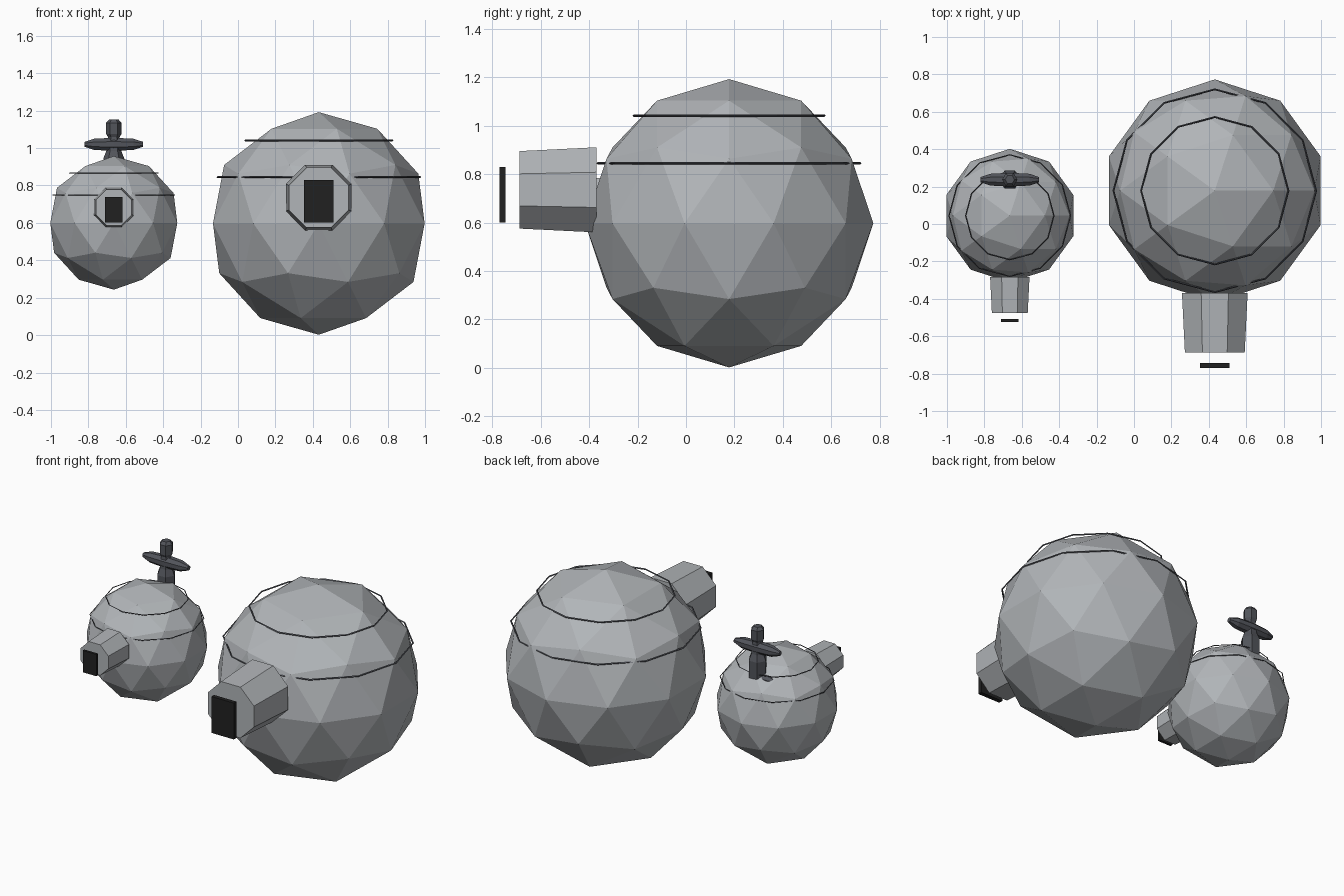
import bpy
import bmesh
from math import cos, sin, pi
from mathutils import Matrix, Vector

if "Cube" in bpy.data.objects:
    bpy.data.objects.remove(bpy.data.objects["Cube"], do_unlink=True)


def material(name, color):
    mat = bpy.data.materials.new(name)
    mat.use_nodes = True
    mat.diffuse_color = (*color, 1)
    mat.node_tree.nodes["Principled BSDF"].inputs["Base Color"].default_value = (*color, 1)
    return mat


GREY = material("light grey", (0.44, 0.46, 0.48))
DARK = material("dark grey", (0.085, 0.09, 0.105))
BLACK = material("black", (0.015, 0.015, 0.015))


def finish(name, bm, mat, location):
    bmesh.ops.recalc_face_normals(bm, faces=bm.faces)
    mesh = bpy.data.meshes.new(name)
    bm.to_mesh(mesh)
    bm.free()
    mesh.materials.append(mat)
    obj = bpy.data.objects.new(name, mesh)
    obj.location = location
    bpy.context.collection.objects.link(obj)
    return obj


def lathe(name, profile, sides, mat, location, axis="Z", phase=0.0):
    """Closed faceted solid from (radius, height) pairs around an axis."""
    bm = bmesh.new()
    rings = []
    for radius, height in profile:
        angles = [phase + 2 * pi * i / sides for i in range(sides)]
        rings.append([bm.verts.new((radius * cos(a), radius * sin(a), height)) for a in angles])
    for low, high in zip(rings, rings[1:]):
        for i in range(sides):
            j = (i + 1) % sides
            bm.faces.new((low[i], low[j], high[j], high[i]))
    bm.faces.new(rings[0])
    bm.faces.new(rings[-1])
    turn = {"Z": Matrix(), "X": Matrix.Rotation(pi / 2, 4, "Y"),
            "-Y": Matrix.Rotation(pi / 2, 4, "X")}[axis]
    bm.transform(turn)
    return finish(name, bm, mat, location)


def box(name, size, mat, location):
    bm = bmesh.new()
    bmesh.ops.create_cube(bm, size=1)
    bmesh.ops.scale(bm, vec=Vector(size), verts=bm.verts)
    return finish(name, bm, mat, location)


def ring(name, radius, tube, location):
    bpy.ops.mesh.primitive_torus_add(major_segments=12, minor_segments=4, major_radius=radius,
                                     minor_radius=tube, location=location)
    obj = bpy.context.object
    obj.name = name
    obj.data.materials.append(DARK)


def ball_unit(label, center, s):
    """Faceted ball with two hoops, a tapered snout and a plate ahead of it."""
    x, y, z = center
    bm = bmesh.new()
    bmesh.ops.create_icosphere(bm, subdivisions=2, radius=0.595 * s)
    finish(label + "_ball", bm, GREY, center)
    ring(label + "_lower_hoop", 0.542 * s, 0.005 * s, (x, y, z + 0.248 * s))
    ring(label + "_upper_hoop", 0.394 * s, 0.005 * s, (x, y, z + 0.444 * s))
    snout_z = z + 0.138 * s
    lathe(label + "_snout", [(0.19 * s, 0), (0.173 * s, 0.318 * s)], 8, GREY,
          (x, y - 0.548 * s, snout_z), "-Y", pi / 8)
    box(label + "_snout_plate", (0.156 * s, 0.026 * s, 0.228 * s), BLACK,
        (x, y - 0.935 * s, z + 0.118 * s))


ball_unit("large", (0.432, 0.178, 0.597), 1.0)
ball_unit("small", (-0.664, 0.045, 0.6), 0.6)

# Post and crossbars standing on the back of the small ball
px, py = -0.664, 0.237
lathe("post_body", [(0.055, 0.82), (0.056, 0.945), (0.04, 0.985), (0.03, 1.07)], 6, DARK, (px, py, 0))
lathe("post_head", [(0.026, 1.05), (0.041, 1.075), (0.041, 1.135), (0.025, 1.153)], 6, DARK, (px, py, 0))
for name, half, z in (("upper_crossbar", 0.157, 1.02), ("lower_crossbar", 0.125, 0.83)):
    bar = [(0.015, -half), (0.034, -half * 0.67), (0.04, 0), (0.034, half * 0.67), (0.015, half)]
    obj = lathe(name, bar, 8, DARK, (px, py, z), "X", pi / 8)
    obj.scale.z = 0.95
